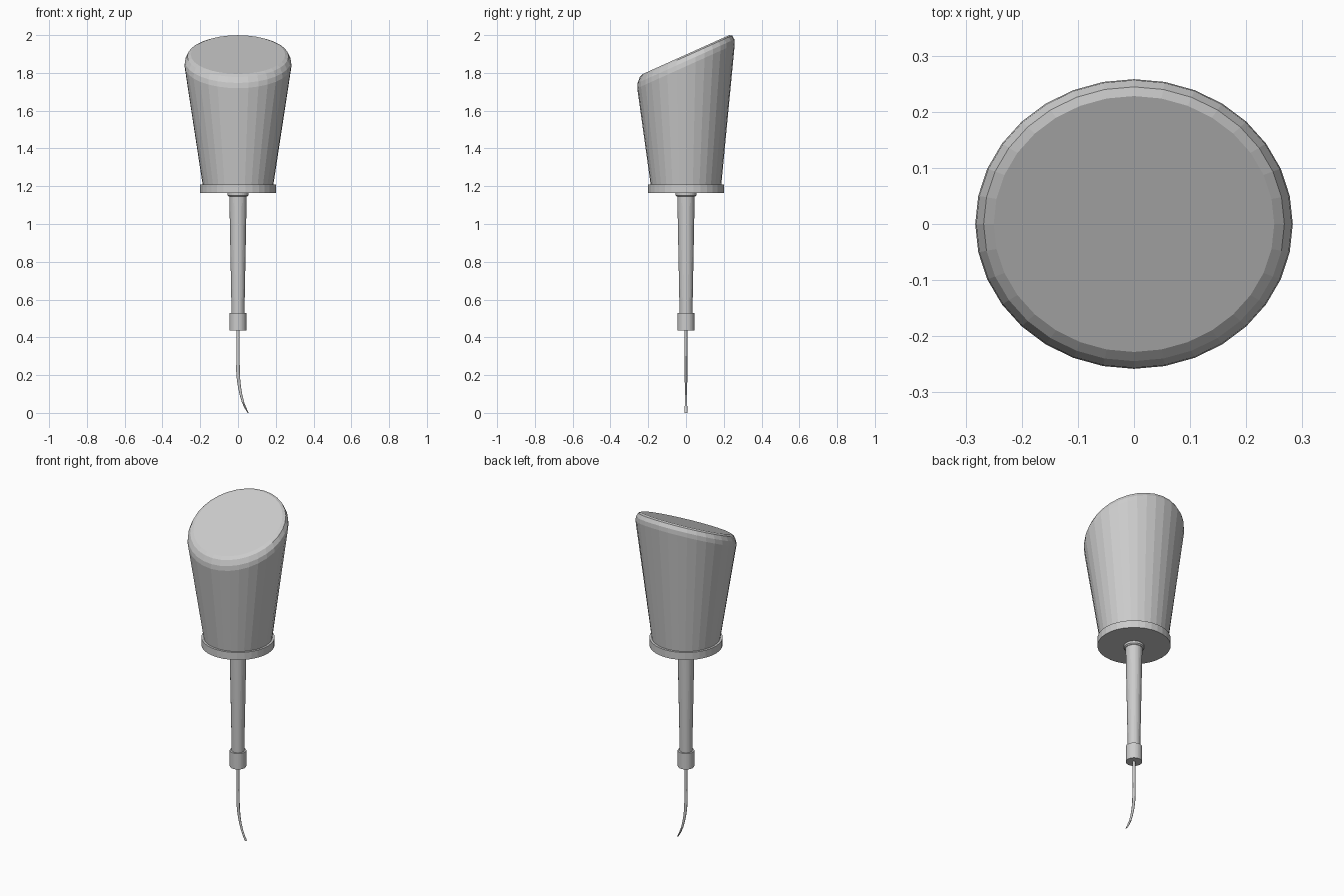
import bpy, bmesh, math

if "Cube" in bpy.data.objects:
    bpy.data.objects.remove(bpy.data.objects["Cube"])


def loft(name, rings, sides, tilts=None):
    """Skin elliptical rings (centre x, z, radius x, radius y), each tilted about x."""
    bm = bmesh.new()
    loops = []
    for k, (cx, z, rx, ry) in enumerate(rings):
        t = tilts[k] if tilts else 0.0
        loop = []
        for i in range(sides):
            a = 2 * math.pi * i / sides
            v = ry * math.sin(a)
            loop.append(bm.verts.new((cx + rx * math.cos(a),
                                      v * math.cos(t), z + v * math.sin(t))))
        loops.append(loop)
    for a, b in zip(loops, loops[1:]):
        for i in range(sides):
            j = (i + 1) % sides
            bm.faces.new((a[i], a[j], b[j], b[i]))
    bm.faces.new(loops[0][::-1])
    bm.faces.new(loops[-1])
    bmesh.ops.recalc_face_normals(bm, faces=bm.faces[:])
    mesh = bpy.data.meshes.new(name)
    bm.to_mesh(mesh)
    bm.free()
    ob = bpy.data.objects.new(name, mesh)
    bpy.context.collection.objects.link(ob)
    return ob


def turned(name, profile, sides=32, tilts=None):
    """Round part from (radius, z) pairs, bottom to top."""
    return loft(name, [(0, z, r, r) for r, z in profile], sides, tilts)


# Flared handle with a slanted, rounded top
slant = math.radians(24.2)
turned("handle", [(0.186, 1.20), (0.283, 1.835), (0.281, 1.862),
                  (0.268, 1.888), (0.250, 1.897)],
       tilts=[0] + [slant] * 4)

# Disc under the handle
turned("handle_base", [(0.20, 1.165), (0.20, 1.21)])

# Tapered shaft with a small collar at its top
turned("shaft", [(0.034, 0.52), (0.046, 1.15)])
turned("shaft_collar", [(0.048, 1.146), (0.055, 1.152), (0.055, 1.17)])

# Ferrule holding the tip
turned("ferrule", [(0.045, 0.435), (0.045, 0.53)])

# Thin curved tip, flattened towards its end
loft("curved_tip", [
    (0.053, 0.0, 0.003, 0.008),
    (0.040, 0.025, 0.005, 0.007),
    (0.027, 0.055, 0.006, 0.006),
    (0.016, 0.095, 0.007, 0.006),
    (0.008, 0.135, 0.008, 0.006),
    (0.003, 0.175, 0.009, 0.007),
    (0.000, 0.225, 0.010, 0.007),
    (0.000, 0.300, 0.008, 0.007),
    (0.000, 0.445, 0.008, 0.007)], 12)
